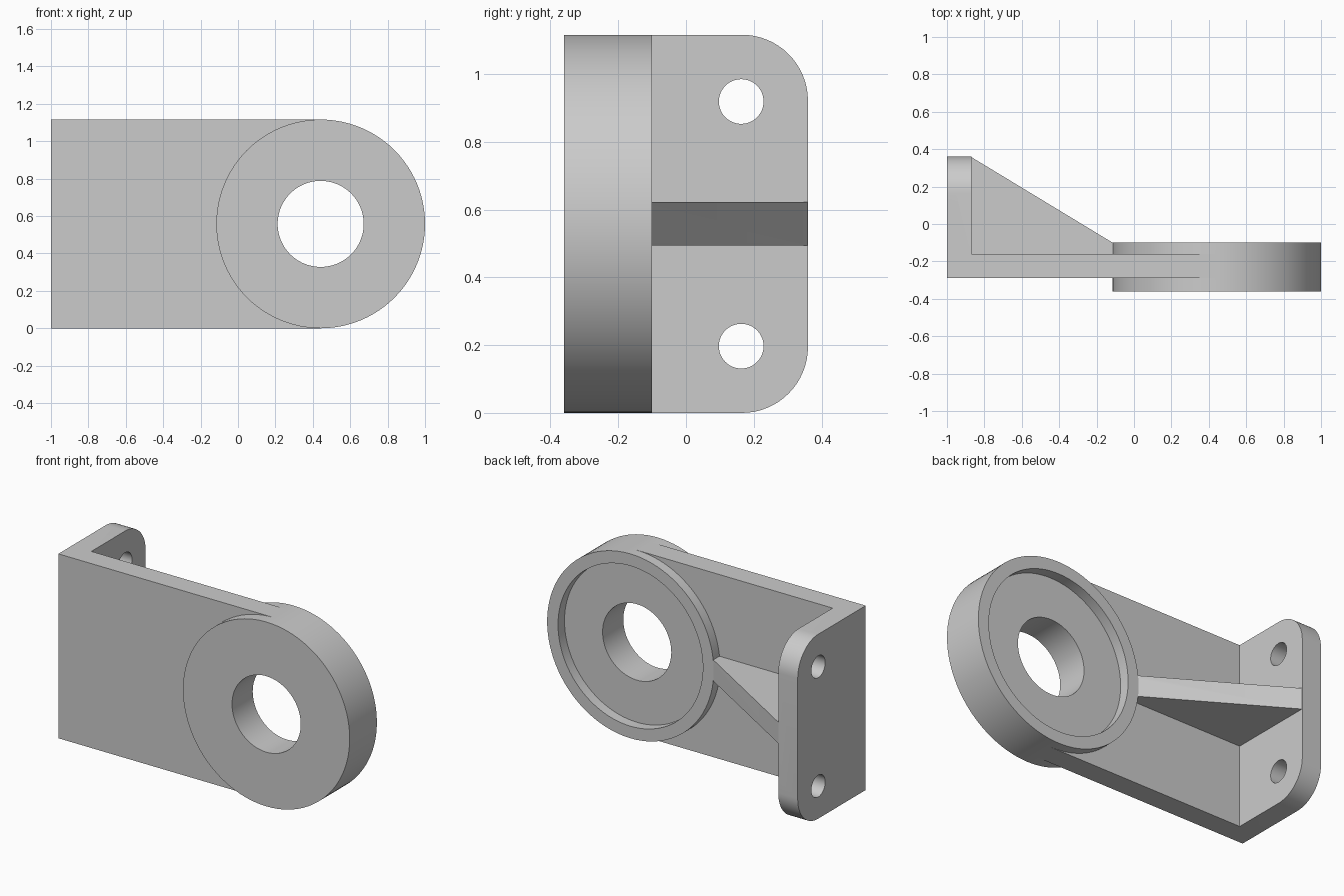
import bpy, bmesh, math
from mathutils import Vector

cube = bpy.data.objects.get("Cube")
if cube:
    bpy.data.objects.remove(cube, do_unlink=True)

grey = bpy.data.materials.new("light_grey")
grey.use_nodes = True
colour = (0.6, 0.6, 0.6, 1)
grey.diffuse_color = colour
grey.node_tree.nodes["Principled BSDF"].inputs["Base Color"].default_value = colour

R = 0.558             # boss radius, also half the bracket height
H = 2 * R
BOSS_X = 1 - R


def prism(name, outline, place, lo, hi):
    """Extrude a 2D outline from lo to hi; place(u, v, w) gives the 3D point."""
    bm = bmesh.new()
    rings = [[bm.verts.new(place(u, v, w)) for u, v in outline] for w in (lo, hi)]
    for ring in rings:
        bm.faces.new(ring)
    n = len(outline)
    for i in range(n):
        j = (i + 1) % n
        bm.faces.new((rings[0][i], rings[0][j], rings[1][j], rings[1][i]))
    bmesh.ops.recalc_face_normals(bm, faces=bm.faces)
    mesh = bpy.data.meshes.new(name)
    bm.to_mesh(mesh)
    bm.free()
    mesh.materials.append(grey)
    ob = bpy.data.objects.new(name, mesh)
    bpy.context.collection.objects.link(ob)
    return ob


def along_x(u, v, w): return Vector((w, u, v))
def along_y(u, v, w): return Vector((u, w, v))
def along_z(u, v, w): return Vector((u, v, w))


def arc(cu, cv, r, start, end, n):
    return [(cu + r * math.cos(math.radians(start + (end - start) * i / n)),
             cv + r * math.sin(math.radians(start + (end - start) * i / n)))
            for i in range(n + 1)]


def circle(cu, cv, r, n=96):
    return arc(cu, cv, r, 0, 360, n)[:-1]


def combine(target, other, operation):
    """Apply a boolean and remove the consumed helper."""
    mod = target.modifiers.new(operation.lower(), 'BOOLEAN')
    mod.operation, mod.object, mod.solver = operation, other, 'EXACT'
    bpy.context.view_layer.objects.active = target
    bpy.ops.object.modifier_apply(modifier=mod.name)
    bpy.data.objects.remove(other, do_unlink=True)


# Main plate and mounting flange form one L section
section = [(-1, -0.29), (BOSS_X, -0.29), (BOSS_X, -0.16), (-0.87, -0.16),
           (-0.87, 0.36), (-1, 0.36)]
bracket = prism("bracket", section, along_z, 0, H)

# Round the two free corners of the flange
corner = 0.195
flange = ([(-0.5, 0), (0.36 - corner, 0)]
          + arc(0.36 - corner, corner, corner, -90, 0, 16)
          + arc(0.36 - corner, H - corner, corner, 0, 90, 16) + [(-0.5, H)])
combine(bracket, prism("flange_outline", flange, along_x, -1.1, 1.1), 'INTERSECT')

# Diagonal stiffening rib
rib = [(-0.9, -0.2), (-0.1, -0.2), (-0.1, -0.105), (-0.114, -0.1), (-0.87, 0.358), (-0.9, 0.358)]
combine(bracket, prism("rib", rib, along_z, R - 0.064, R + 0.064), 'UNION')

# Round boss with a recess in its back and a through bore
combine(bracket, prism("boss", circle(BOSS_X, R, R), along_y, -0.36, -0.1), 'UNION')
combine(bracket, prism("recess", circle(BOSS_X, R, 0.485), along_y, -0.162, 0.0), 'DIFFERENCE')
combine(bracket, prism("bore", circle(BOSS_X, R, 0.23), along_y, -0.5, 0.1), 'DIFFERENCE')

# Two bolt holes in the flange
for side in (-1, 1):
    hole = prism("bolt_hole", circle(0.163, R + side * 0.361, 0.066, 48), along_x, -1.1, -0.8)
    combine(bracket, hole, 'DIFFERENCE')

bpy.ops.object.select_all(action='DESELECT')
bracket.select_set(True)
bpy.context.view_layer.objects.active = bracket
bpy.ops.object.shade_smooth_by_angle(angle=math.radians(30))
